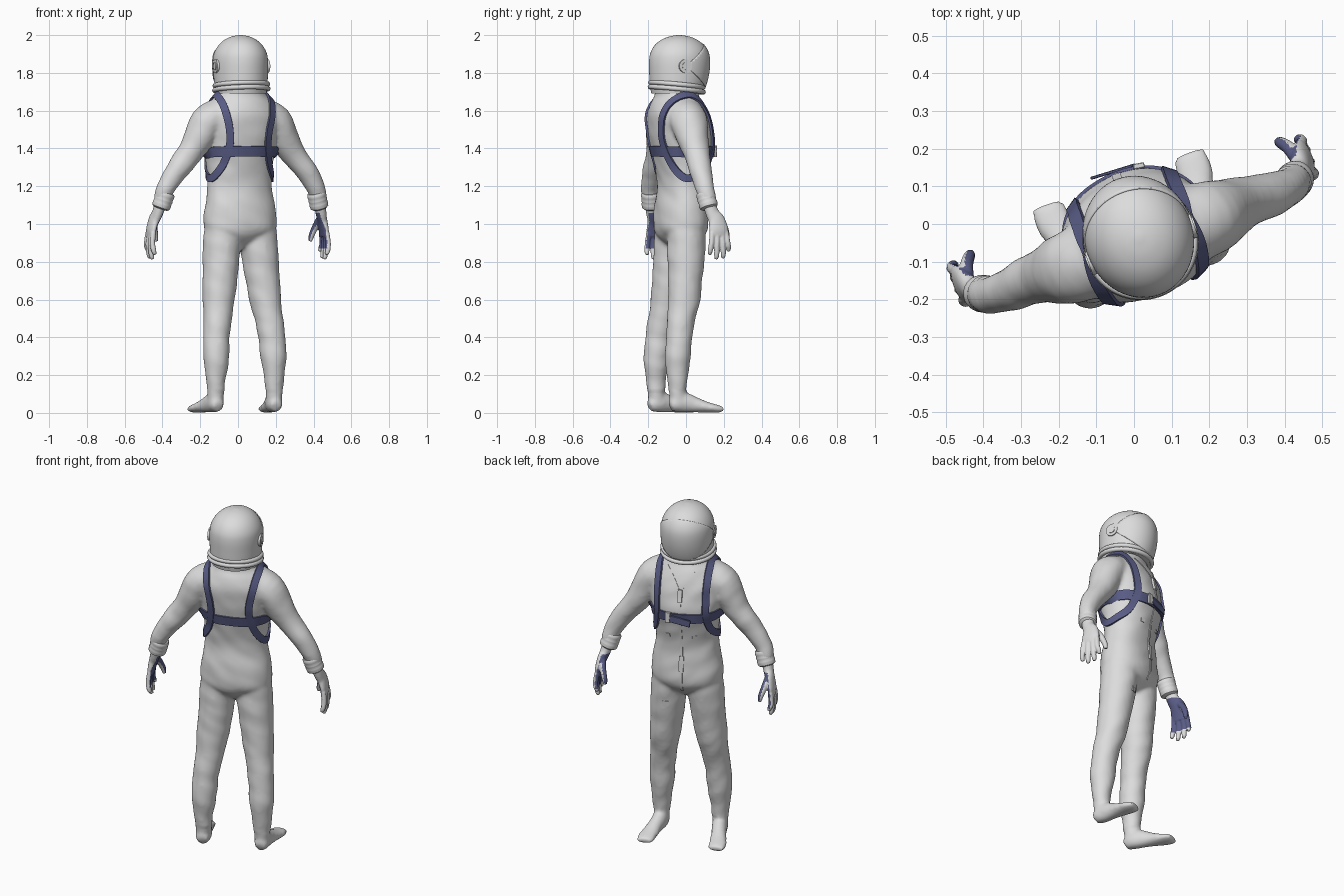
import bpy, bmesh, math
from mathutils import Vector, Matrix, noise
from mathutils.bvhtree import BVHTree

if "Cube" in bpy.data.objects:
    bpy.data.objects.remove(bpy.data.objects["Cube"])


def material(name, rgb):
    m = bpy.data.materials.new(name)
    m.diffuse_color = (*rgb, 1)
    m.use_nodes = True
    m.node_tree.nodes["Principled BSDF"].inputs["Base Color"].default_value = m.diffuse_color
    return m


GREY = material("suit_grey", (0.72, 0.72, 0.72))
BLUE = material("strap_blue", (0.10, 0.108, 0.235))


def spline(pts, closed=False, sub=4):
    """Catmull-Rom through tuples of any length."""
    n, out = len(pts), []
    for i in range(n if closed else n - 1):
        q = [pts[j % n] if closed else pts[min(max(j, 0), n - 1)] for j in range(i - 1, i + 3)]
        for k in range(sub):
            t = k / sub
            out.append(tuple(0.5 * (2 * b + (c - a) * t + (2 * a - 5 * b + 4 * c - d) * t * t
                                    + (3 * b - a - 3 * c + d) * t ** 3) for a, b, c, d in zip(*q)))
    return out if closed else out + [tuple(pts[-1])]


def skin(bm, rings, closed=False):
    """Bridge equal rings of points into a solid."""
    vs = [[bm.verts.new(p) for p in r] for r in rings]
    n, faces = len(vs[0]), []
    for i in range(len(vs) if closed else len(vs) - 1):
        a, b = vs[i], vs[(i + 1) % len(vs)]
        faces += [bm.faces.new((a[k], a[(k + 1) % n], b[(k + 1) % n], b[k])) for k in range(n)]
    if not closed:
        faces += [bm.faces.new(vs[0][::-1]), bm.faces.new(vs[-1])]
    bmesh.ops.recalc_face_normals(bm, faces=faces)


def tube(bm, secs, side=1, n=24, flat=False, power=2.0, smooth=True):
    """Loft ellipses (x, y, z, half width, half depth) along their path."""
    s = spline(secs) if smooth else secs
    rings = []
    for i, (x, y, z, a, b) in enumerate(s):
        t = Vector(s[min(i + 1, len(s) - 1)][:3]) - Vector(s[max(i - 1, 0)][:3])
        t = Vector((0, 0, 1)) if flat else t.normalized()
        e1 = (Vector((1, 0, 0)) - t * t.x).normalized()
        e2 = t.cross(e1)
        ring = []
        for k in range(n):
            c, d = math.cos(math.tau * k / n), math.sin(math.tau * k / n)
            c, d = (math.copysign(abs(v) ** (2 / power), v) for v in (c, d))
            p = Vector((x, y, z)) + e1 * a * c + e2 * b * d
            ring.append((p.x * side, p.y, p.z))
        rings.append(ring)
    skin(bm, rings)


def make(name, bm, mat):
    me = bpy.data.meshes.new(name)
    bm.to_mesh(me)
    ob = bpy.data.objects.new(name, me)
    bpy.context.collection.objects.link(ob)
    me.materials.append(mat)
    return ob


def fuse(name, bm, voxel, rounds, mat):
    """Merge overlapping solids into one smooth skin."""
    ob = make(name, bm, mat)
    r = ob.modifiers.new("fuse", 'REMESH')
    r.mode, r.voxel_size = 'VOXEL', voxel
    s = ob.modifiers.new("soften", 'SMOOTH')
    s.factor, s.iterations = 0.5, rounds
    dg = bpy.context.evaluated_depsgraph_get()
    me = bpy.data.meshes.new_from_object(ob.evaluated_get(dg))
    ob.modifiers.clear()
    ob.data = me
    me.materials.clear()
    me.materials.append(mat)
    return ob


# Suit: torso, arms, legs and feet fused together
bm = bmesh.new()
tube(bm, [(0, m, z, a, b) for z, a, b, m in (
    (0.875, .04, .05, -.03), (0.91, .12, .09, -.03), (0.95, .18, .122, -.03), (1.0, .198, .133, -.03),
    (1.1, .188, .126, -.03), (1.2, .172, .118, -.025), (1.3, .176, .135, -.022), (1.4, .19, .158, -.02),
    (1.5, .205, .160, -.035), (1.58, .20, .152, -.048), (1.64, .17, .130, -.052), (1.68, .135, .11, -.052),
    (1.72, .112, .11, -.055))], n=40, flat=True, power=2.2)
ARM = [(.10, -.052, 1.585, .090, .10), (.19, -.052, 1.54, .091, .098), (.237, -.05, 1.46, .079, .086),
       (.286, -.046, 1.38, .067, .07), (.366, -.05, 1.28, .058, .058), (.423, -.048, 1.19, .049, .049),
       (.445, -.035, 1.12, .042, .042)]
LEG = [(.095, -.032, 1.02, .095), (.100, -.034, .92, .102), (.112, -.042, .80, .096), (.132, -.06, .6, .084),
       (.145, -.08, .5, .074), (.156, -.096, .4, .070), (.162, -.105, .3, .068), (.164, -.108, .2, .055),
       (.165, -.108, .1, .044), (.165, -.1, .04, .042)]
FOOT = [(.163, -.148, .035, .028, .028), (.165, -.12, .046, .041, .045), (.168, -.08, .056, .043, .056),
        (.18, -.02, .044, .041, .043), (.192, .04, .031, .047, .030), (.200, .09, .023, .051, .023),
        (.200, .128, .018, .042, .017)]
for s in (-1, 1):
    tube(bm, ARM, s)
    tube(bm, [(*p, p[3]) for p in LEG], s)
    tube(bm, FOOT, s)
suit = fuse("suit", bm, 0.0105, 7, GREY)

# Soft cloth folds on the suit
bm = bmesh.new()
bm.from_mesh(suit.data)
bm.normal_update()
for v in bm.verts:
    p = v.co
    if p.z > 0.12:
        v.co = p + v.normal * (.001 + .0045 * noise.noise(Vector((p.x * 9, p.y * 9, p.z * 13 + p.x * 6))))
bm.normal_update()
bm.to_mesh(suit.data)
SURF = BVHTree.FromBMesh(bm)


def ribbon(name, pts, width, thick, mat, closed=False):
    """Strip of cloth laid onto the suit surface."""
    path = [Vector(p) for p in spline(pts, closed, 6)]
    n, rings = len(path), []
    hits = [SURF.find_nearest(p) for p in path]
    for i, (p, nor, _, _) in enumerate(hits):
        a = hits[(i - 1) % n if closed else max(i - 1, 0)][0]
        b = hits[(i + 1) % n if closed else min(i + 1, n - 1)][0]
        side = (b - a).cross(nor).normalized() * width / 2
        lo, hi = (SURF.find_nearest(p + side * k)[0] for k in (-1, 1))
        rings.append([lo - nor * .004, hi - nor * .004, hi + nor * thick, lo + nor * thick])
    b = bmesh.new()
    skin(b, rings, closed)
    return make(name, b, mat)


# Harness: chest band and a loop round each shoulder
ribbon("chest_band", [(.185 * math.cos(math.tau * k / 16), -.02 + .16 * math.sin(math.tau * k / 16), 1.385)
                      for k in range(16)], .056, .008, BLUE, True)
LOOP = [(.148, -.045, 1.69), (.138, -.15, 1.63), (.12, -.19, 1.52), (.115, -.185, 1.42), (.135, -.14, 1.32),
        (.168, -.07, 1.245), (.172, 0, 1.26), (.160, .07, 1.31), (.148, .115, 1.40), (.146, .11, 1.5),
        (.146, .08, 1.6), (.148, .02, 1.67)]
for s, tag in ((-1, "left"), (1, "right")):
    ribbon("shoulder_strap_" + tag, [(x * s, y, z) for x, y, z in LOOP], .040, .011, BLUE, True)
    # Neck seams and waist tabs
    ribbon("neck_seam_" + tag, [(0, .13, 1.53), (.04 * s, .10, 1.60), (.09 * s, .06, 1.66)], .006, .003, GREY)
    ribbon("waist_tab_" + tag, [(.075 * s, .1, 1.27), (.075 * s, .1, 1.25)], .025, .004, GREY)
ribbon("zip", [(0, .14, 1.53), (0, .14, 1.4), (0, .11, 1.2), (0, .11, 1.0), (0, .08, .93)], .014, .004, GREY)
ribbon("zip_flap", [(0, .11, 1.14), (0, .11, 1.05)], .026, .008, GREY)
ribbon("zip_clasp", [(0, .13, 1.55), (0, .14, 1.48)], .024, .012, GREY)
ribbon("thigh_patch", [(.10, .06, .84), (.10, .06, .81)], .035, .004, GREY)


def box(name, loc, size, mat, tilt=0, turn=0):
    b = bmesh.new()
    bmesh.ops.create_cube(b, size=1)
    bmesh.ops.scale(b, vec=size, verts=b.verts)
    bmesh.ops.bevel(b, geom=b.edges[:], offset=.002, segments=1, affect='EDGES')
    ob = make(name, b, mat)
    ob.location, ob.rotation_euler = loc, (0, tilt, turn)


box("buckle", (.065, .141, 1.385), (.03, .014, .062), GREY, 0, -.15)
box("strap_tail", (-.005, .150, 1.372), (.12, .008, .040), BLUE, -.15, -.05)

# Gloves with blue palms
FINGERS = [(-.030, -.042, .838), (-.003, -.006, .815), (.024, .032, .82), (.048, .062, .855)]
for s, tag in ((-1, "left"), (1, "right")):
    bm = bmesh.new()
    tube(bm, [(.445, -.035, 1.12, .033, .035), (.46, -.02, 1.06, .028, .036), (.474, 0, 1.02, .025, .045),
              (.486, .008, .97, .021, .053), (.489, .01, .935, .016, .050)], s)
    for y0, y1, z in FINGERS:
        tube(bm, [(.488, y0, .955, .015, .015), (.495, (y0 + y1) / 2, .90, .0145, .0145),
                  (.490, y1, z + .02, .0135, .0135), (.482, y1, z, .009, .009)], s, 12)
    tube(bm, [(.47, .005, 1.04, .02, .02), (.456, .048, .99, .018, .018), (.440, .07, .94, .0155, .0155),
              (.434, .074, .908, .010, .010)], s, 12)
    glove = fuse("glove_" + tag, bm, 0.0048, 2, GREY)
    glove.data.materials.append(BLUE)
    for f in glove.data.polygons:
        if -f.normal.x * s + .35 * f.normal.y > .3 and .87 < f.center.z < 1.06:
            f.material_index = 1
    # Ribbed cuff
    bm = bmesh.new()
    radii = (.044, .049, .050, .050, .048, .050, .050, .048, .050, .050, .049, .048, .038)
    a, b = Vector((.422, -.047, 1.168)), Vector((.449, -.032, 1.082))
    tube(bm, [(*a.lerp(b, i / 12), r, r) for i, r in enumerate(radii)], s, 32, smooth=False)
    make("cuff_" + tag, bm, GREY)

# Helmet shell
bm = bmesh.new()
tube(bm, [(0, y, z, a, b) for z, a, b, y in (
    (1.69, .132, .135, -.052), (1.74, .139, .150, -.046), (1.80, .143, .159, -.040), (1.86, .144, .162, -.038),
    (1.905, .137, .155, -.038), (1.945, .115, .133, -.038), (1.975, .083, .097, -.038),
    (1.993, .045, .052, -.038), (2.0, .008, .008, -.038))], n=56, flat=True)
make("helmet", bm, GREY)

# Visor: front wedge of the shell, lifted slightly
pivot = Vector((0, -.055, 1.836))
for no in (Vector((0, -math.sin(.68), math.cos(.68))), Vector((0, -math.sin(.68), -math.cos(.68)))):
    bmesh.ops.bisect_plane(bm, geom=bm.verts[:] + bm.edges[:] + bm.faces[:], plane_co=pivot, plane_no=no,
                           clear_outer=True)
bm.normal_update()
for v in bm.verts:
    v.co += v.normal * .004
visor = make("visor", bm, GREY)
sol = visor.modifiers.new("thickness", 'SOLIDIFY')
sol.thickness, sol.offset = .006, -1

# Visor hinges
for s, tag in ((-1, "left"), (1, "right")):
    for part, r, d in (("hinge_", .036, .012), ("hinge_knob_", .020, .02)):
        bpy.ops.mesh.primitive_cylinder_add(vertices=28, radius=r, depth=d, location=(s * .143, -.055, 1.836),
                                            rotation=(0, math.pi / 2, 0))
        bpy.context.object.name = part + tag
        bpy.context.object.data.materials.append(GREY)

# Neck rings, lower at the front
for i, (z, r) in enumerate(((1.712, .142), (1.736, .140))):
    bpy.ops.mesh.primitive_torus_add(major_segments=56, minor_segments=12, major_radius=r, minor_radius=.0125,
                                     location=(0, -.052, z), rotation=(-.1, 0, 0))
    bpy.context.object.name = "neck_ring_%d" % (i + 1)
    bpy.context.object.data.materials.append(GREY)

# Turn the whole figure and shade it
turn = Matrix.Rotation(math.radians(20), 4, 'Z')
for ob in bpy.context.scene.objects:
    ob.matrix_basis = turn @ ob.matrix_basis
    ob.select_set(True)
    bpy.context.view_layer.objects.active = ob
bpy.ops.object.shade_smooth_by_angle(angle=math.radians(42))
